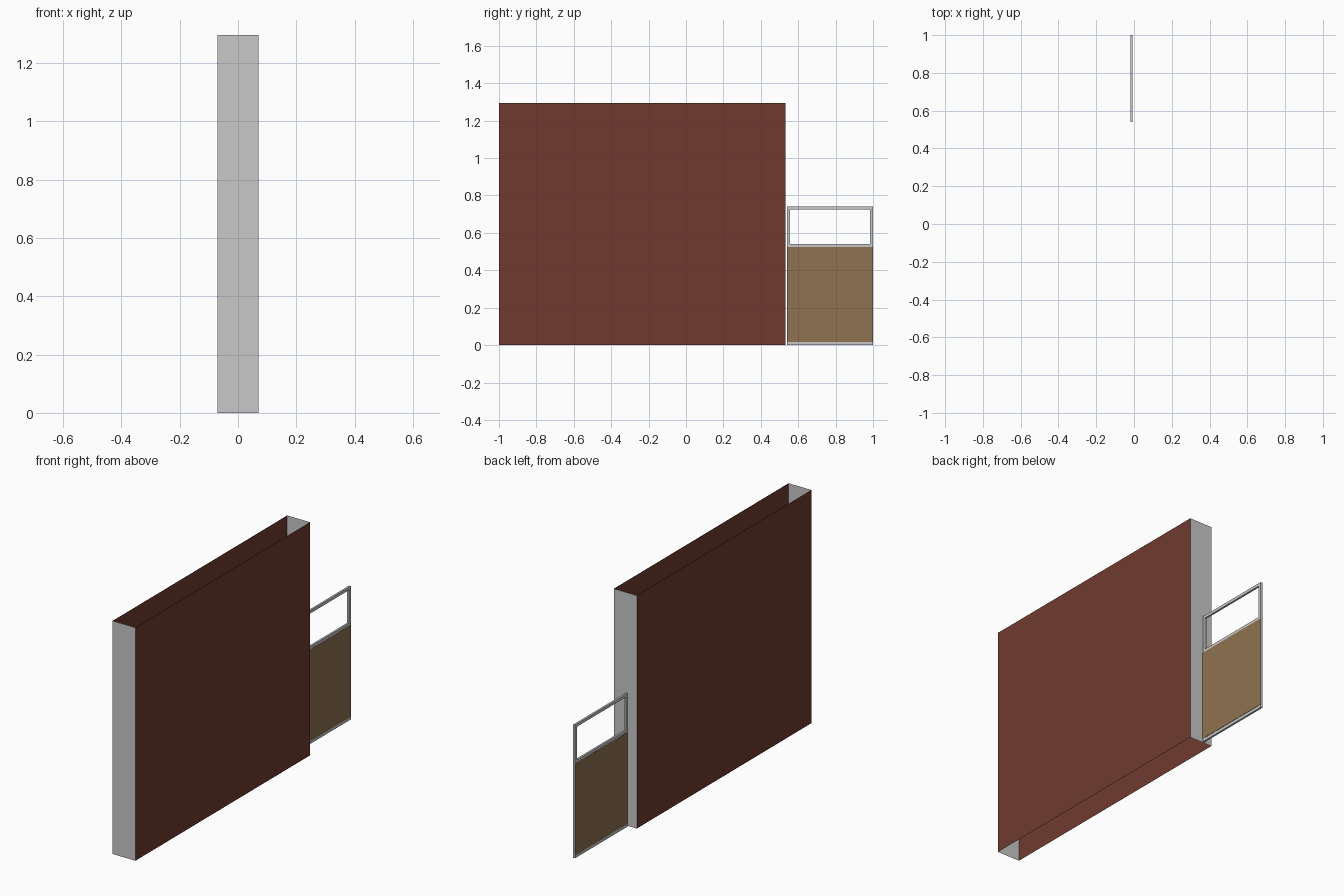
import bpy, bmesh

if "Cube" in bpy.data.objects:
    bpy.data.objects.remove(bpy.data.objects["Cube"])


def material(name, rgb):
    m = bpy.data.materials.new(name)
    m.diffuse_color = (*rgb, 1)
    m.use_nodes = True
    m.node_tree.nodes["Principled BSDF"].inputs["Base Color"].default_value = m.diffuse_color
    return m


GREY = material("grey", (0.58, 0.58, 0.58))
BROWN = material("red_brown", (0.162, 0.042, 0.028))
TAN = material("tan_wood", (0.276, 0.17, 0.081))


def finish(name, bm, mats):
    me = bpy.data.meshes.new(name)
    bm.to_mesh(me)
    bm.free()
    for m in mats:
        me.materials.append(m)
    ob = bpy.data.objects.new(name, me)
    bpy.context.collection.objects.link(ob)
    return ob


def box_bm(x, y, z):
    bm = bmesh.new()
    bmesh.ops.create_cube(bm, size=1)
    for v in bm.verts:
        v.co = [r[0] if c < 0 else r[1] for c, r in zip(v.co, (x, y, z))]
    bm.normal_update()
    return bm


def box(name, x, y, z, mat):
    return finish(name, box_bm(x, y, z), [mat])


# Wall: thin-skinned shell, open at top and bottom, brown sides and grey ends
bm = box_bm((-0.07, 0.07), (-1.0, 0.532), (0.0, 1.295))
caps = [f for f in bm.faces if abs(f.normal.z) > 0.5]
bmesh.ops.delete(bm, geom=caps, context='FACES')
for f in bm.faces:
    f.material_index = 0 if abs(f.normal.x) > 0.5 else 1
finish("wall_shell", bm, [BROWN, GREY])

# Gate frame
XC, HALF, BAR = -0.013, 0.0055, 0.016
Y0, Y1, TOP = 0.539, 1.0, 0.74
fx = (XC - HALF, XC + HALF)
for name, y in (("inner_post", (Y0, Y0 + BAR)), ("outer_post", (Y1 - BAR, Y1))):
    box(name, fx, y, (0, TOP), GREY)
for name, z in (("bottom_rail", 0.0), ("middle_rail", 0.524), ("top_rail", TOP - BAR)):
    box(name, fx, (Y0 + BAR, Y1 - BAR), (z, z + BAR), GREY)

# Wooden panels on both faces of the frame, covering the posts
for side, x in (("left", (fx[0] - 0.0008, XC)), ("right", (XC, fx[1] + 0.0008))):
    box(side + "_gate_panel", x, (Y0 + 0.0005, Y1 - 0.0005), (0.017, 0.525), TAN)
